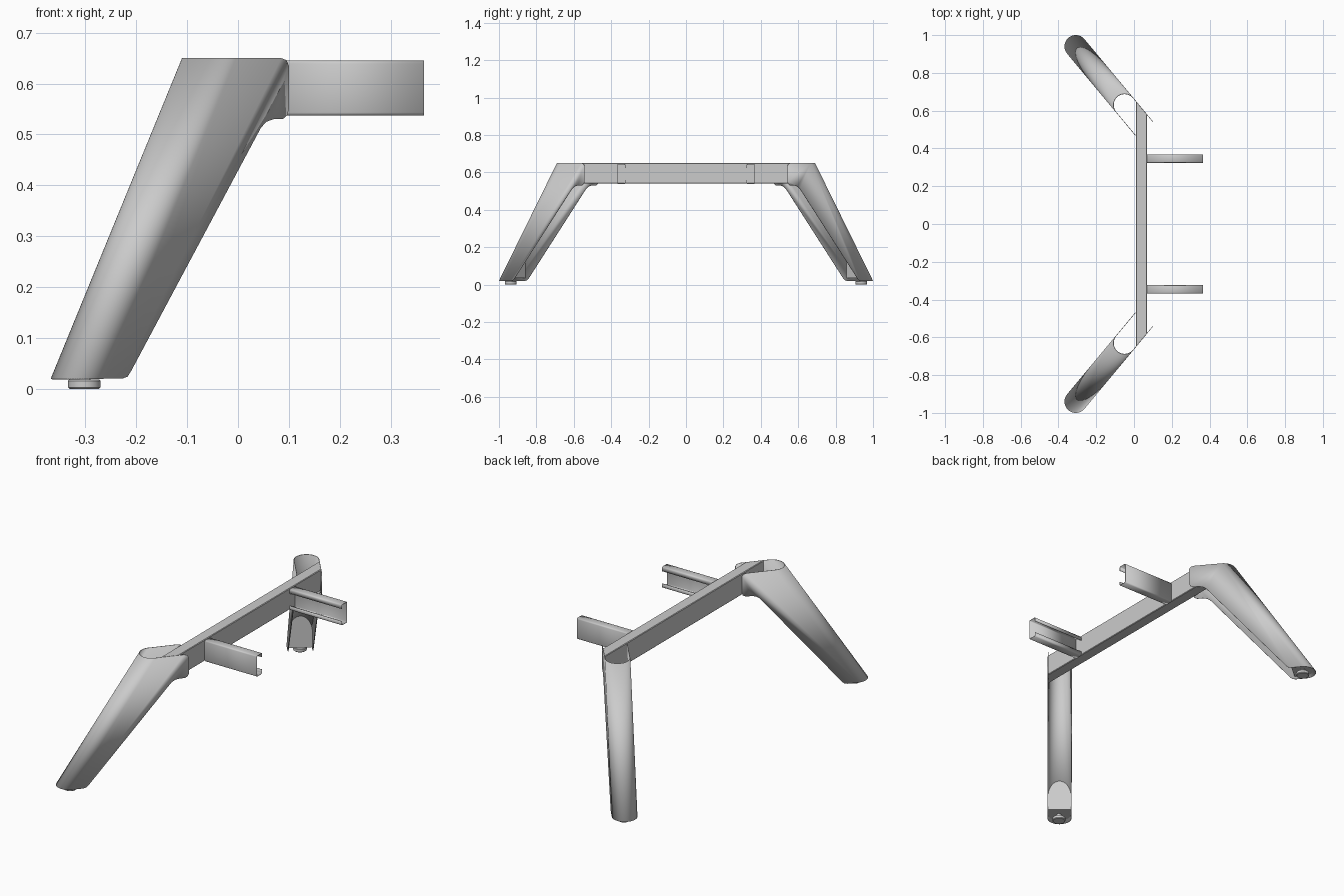
import bpy, bmesh, math
from mathutils import Vector

if "Cube" in bpy.data.objects:
    bpy.data.objects.remove(bpy.data.objects["Cube"])

# leg frame in plan: D runs outward along the leg, N points to its outer side
TOP, BOT = Vector((-0.050, 0.630)), Vector((-0.308, 0.940))
Z0, Z1, R, WALL = 0.02, 0.65, 0.06, 0.003
D = (BOT - TOP).normalized()
N = Vector((D.y, -D.x))
T0, T1 = BOT.dot(D), TOP.dot(D)
C = TOP.dot(N)
SLOPE = (T0 - T1) / (Z1 - Z0)


def pos(t, u, z):
    p = D * t + N * (C + u)
    return (p.x, p.y, z)


def make(name, verts, faces, mirror=True, solid=0, offset=-1):
    me = bpy.data.meshes.new(name)
    me.from_pydata(verts, [], faces)
    ob = bpy.data.objects.new(name, me)
    bpy.context.collection.objects.link(ob)
    bpy.context.view_layer.objects.active = ob
    for o in bpy.context.selected_objects:
        o.select_set(False)
    ob.select_set(True)
    bpy.ops.object.shade_smooth_by_angle(angle=math.radians(30))
    if solid:
        m = ob.modifiers.new("Sheet", 'SOLIDIFY')
        m.thickness, m.offset = solid, offset
    if mirror:
        m = ob.modifiers.new("Mirror", 'MIRROR')
        m.use_axis = (False, True, False)
    return ob


def prism(a, b):
    """Verts and faces joining two matching outlines, with capped ends."""
    n = len(a)
    f = [(i, (i + 1) % n, n + (i + 1) % n, n + i) for i in range(n)]
    return a + b, f + [tuple(range(n))[::-1], tuple(range(n, 2 * n))]


# folded sheet leg: slanted half round back with two gusset sides
SEG = 40
verts, faces = [], []
for t, z in ((T0, Z0), (T1, Z1)):
    for i in range(SEG + 1):
        a = math.pi * i / SEG
        verts.append(pos(t + R * math.sin(a), R * math.cos(a), z))
n = SEG + 1
faces += [(i, i + 1, n + i + 1, n + i) for i in range(SEG)]
profile = [(.085, .65), (.095, .646), (.1, .635), (.1, .55), (.097, .538), (.088, .53),
           (.07, .53), (.056, .525), (.045, .513), (-.210, .035), (-.217, .024), (-.228, .02)]
xo = N.x * (C + R)
for side, b in ((1, 0), (-1, SEG)):
    k = len(verts)
    verts += [pos((x - xo) / D.x, side * R, z) for x, z in profile]
    f = [b, n + b] + list(range(k, k + len(profile)))
    faces.append(tuple(f if side == 1 else f[::-1]))
make("leg_shell", verts, faces, solid=WALL)

# foot insert: recessed bottom plate and upright arched web
ri, tw, zp = R - WALL, 0.862, 0.035
tc = T0 - SLOPE * (zp - Z0)
arc = [math.pi * i / 24 for i in range(25)]
plate = [(tw, ri)] + [(tc + ri * math.sin(a), ri * math.cos(a)) for a in arc] + [(tw, -ri)]
make("foot_plate", *prism([pos(t, u, zp) for t, u in plate],
                          [pos(t, u, zp + WALL) for t, u in plate]))
web = [(ri, zp)] + [(ri * math.cos(a), Z0 + (T0 - tw + ri * math.sin(a)) / SLOPE)
                    for a in arc] + [(-ri, zp)]
make("foot_web", *prism([pos(tw + WALL, u, z) for u, z in web],
                        [pos(tw, u, z) for u, z in web]))

# levelling glide: lathed disc with stem
lathe = [(.029, 0), (.032, .003), (.032, .016), (.030, .018), (.012, .018), (.012, zp)]
S = 32
verts = [(-.302 + r * math.cos(2 * math.pi * j / S), .937 + r * math.sin(2 * math.pi * j / S), z)
         for r, z in lathe for j in range(S)]
faces = [(k * S + j, k * S + (j + 1) % S, (k + 1) * S + (j + 1) % S, (k + 1) * S + j)
         for k in range(len(lathe) - 1) for j in range(S)]
faces += [tuple(range(S))[::-1], tuple(range((len(lathe) - 1) * S, len(lathe) * S))]
make("levelling_glide", verts, faces)

# cross beam, ends mitred against the outer leg sides
xa, xb, za, zb, b = 0.010, 0.068, 0.540, 0.650, 0.003
sect = [(xa + b, za), (xb - b, za), (xb, za + b), (xb, zb - b),
        (xb - b, zb), (xa + b, zb), (xa, zb - b), (xa, za + b)]
end = lambda x: (C + R - WALL - N.x * x) / N.y
make("cross_beam", *prism([(x, -end(x), z) for x, z in sect][::-1],
                          [(x, end(x), z) for x, z in sect][::-1]), mirror=False)

# lipped channel brackets, open towards the middle
yo, yi, zl, zh, c, lip = 0.369, 0.324, 0.537, 0.645, 0.006, 0.022
chan = [(yi, zl + lip), (yi, zl + c), (yi + c * .3, zl + c * .3), (yi + c, zl),
        (yo - c, zl), (yo - c * .3, zl + c * .3), (yo, zl + c)]
chan += [(y, zl + zh - z) for y, z in chan[::-1]]
m = len(chan)
make("channel_bracket", [(x, y, z) for x in (xb, 0.365) for y, z in chan],
     [(i, i + 1, m + i + 1, m + i) for i in range(m - 1)], solid=WALL, offset=-1)
